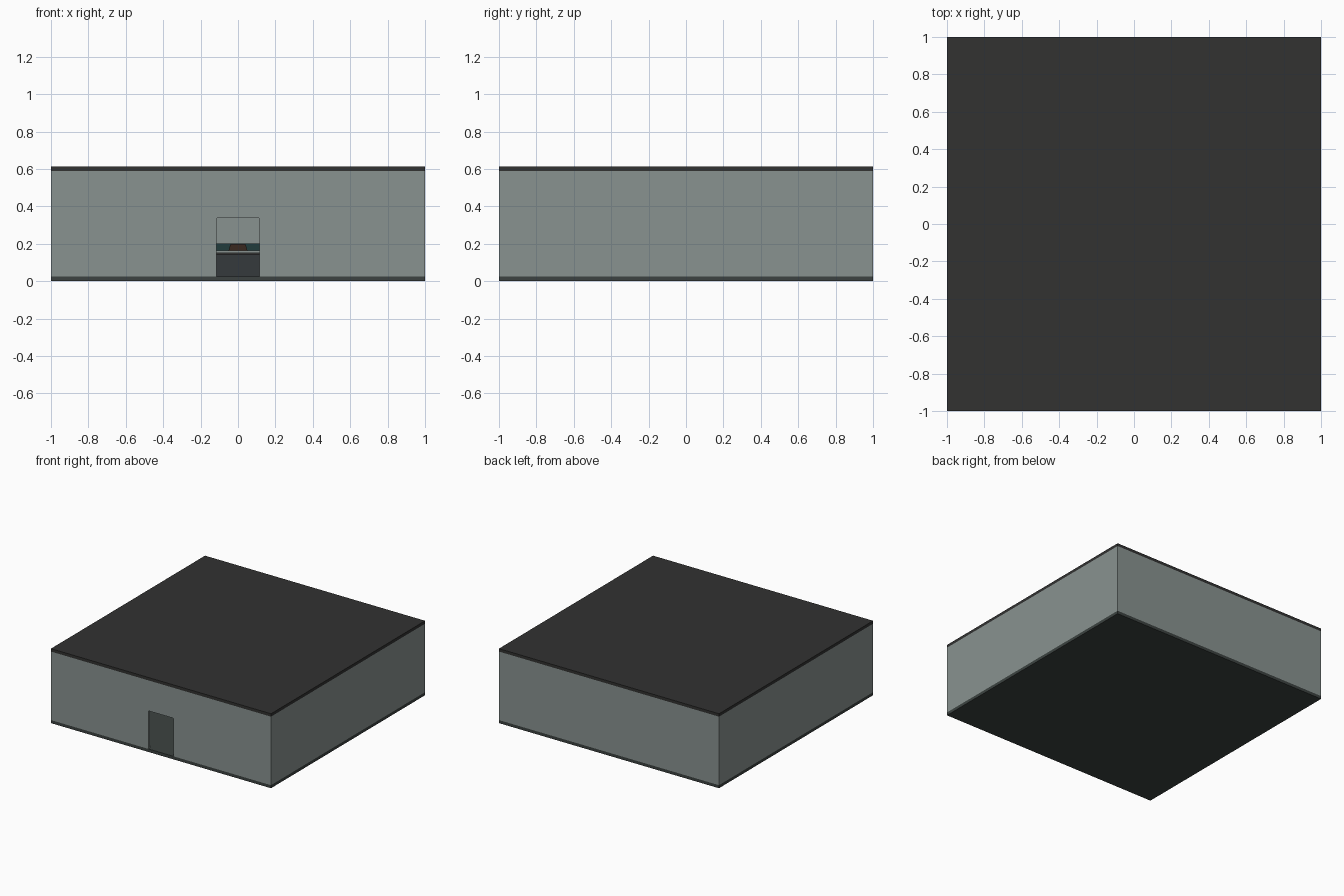
import bpy, bmesh
from mathutils import Vector

if "Cube" in bpy.data.objects:
    bpy.data.objects.remove(bpy.data.objects["Cube"])


def material(name, rgb):
    m = bpy.data.materials.new(name)
    m.diffuse_color = (*rgb, 1)
    m.use_nodes = True
    m.node_tree.nodes["Principled BSDF"].inputs["Base Color"].default_value = m.diffuse_color
    return m


ROOF = material("charcoal", (0.032, 0.032, 0.031))
FLOOR = material("dark_green_grey", (0.045, 0.055, 0.052))
WALL = material("grey_green", (0.25, 0.29, 0.28))
BODY = material("slate", (0.035, 0.042, 0.046))
TEAL = material("deep_teal", (0.015, 0.045, 0.045))
BROWN = material("dark_brown", (0.035, 0.018, 0.012))


def box(name, lo, hi, mat=None, taper=1.0):
    """Box from corner to corner; taper scales the top face."""
    lo, hi = Vector(lo), Vector(hi)
    mid, size = (lo + hi) / 2, hi - lo
    bm = bmesh.new()
    bmesh.ops.create_cube(bm, size=1)
    for v in bm.verts:
        k = taper if v.co.z > 0 else 1
        v.co = Vector((v.co.x * size.x * k, v.co.y * size.y * k, v.co.z * size.z))
    me = bpy.data.meshes.new(name)
    bm.to_mesh(me)
    bm.free()
    ob = bpy.data.objects.new(name, me)
    ob.location = mid
    bpy.context.collection.objects.link(ob)
    if mat:
        me.materials.append(mat)
    return ob


def cut(target, cutter):
    cutter.hide_render = True
    cutter.hide_viewport = True
    cutter.display_type = 'WIRE'
    mod = target.modifiers.new("cut", 'BOOLEAN')
    mod.operation = 'DIFFERENCE'
    mod.solver = 'EXACT'
    mod.object = cutter


# Building shell: slabs and hollow walls
T = 0.025
box("floor_slab", (-1, -1, 0), (1, 1, T), FLOOR)
box("roof_slab", (-1, -1, 0.588), (1, 1, 0.612), ROOF)
walls = box("walls", (-1, -1, T), (1, 1, 0.588), WALL)
cut(walls, box("room_cutter", (-1 + T, -1 + T, -0.1), (1 - T, 1 - T, 0.7)))

# Doorway with slightly eased upper corners
door = box("doorway_cutter", (-0.115, -1.1, -0.1), (0.115, -0.9, 0.338))
bm = bmesh.new()
bm.from_mesh(door.data)
edges = [e for e in bm.edges
         if all(v.co.z > 0 for v in e.verts)
         and abs(e.verts[0].co.y - e.verts[1].co.y) > 0.1]
bmesh.ops.bevel(bm, geom=edges, offset=0.008, segments=3, profile=0.5, affect='EDGES')
bm.to_mesh(door.data)
bm.free()
cut(walls, door)

# Counter seen through the doorway
box("counter_body", (-0.3, 0.02, T), (0.3, 0.28, 0.143), BODY)
box("counter_gap", (-0.29, 0.03, 0.143), (0.29, 0.27, 0.15), ROOF)
box("counter_top", (-0.31, 0.01, 0.15), (0.31, 0.29, 0.164), WALL)
box("counter_backboard", (-0.31, 0.26, 0.164), (0.31, 0.29, 0.2), TEAL)
box("counter_box", (-0.05, 0.12, 0.164), (0.05, 0.22, 0.199), BROWN, taper=0.8)
